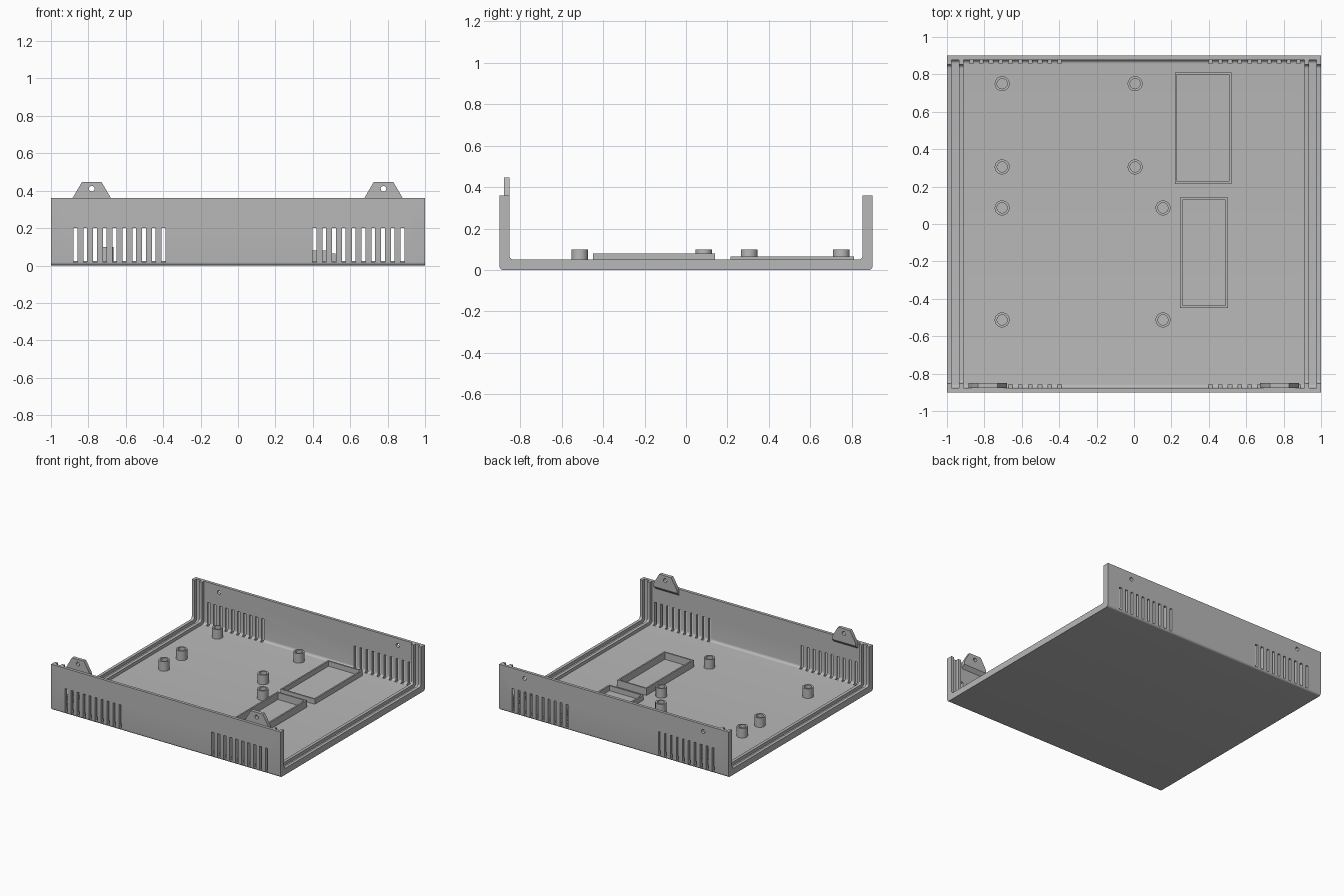
import bpy, bmesh, math
from mathutils import Matrix

if "Cube" in bpy.data.objects:
    bpy.data.objects.remove(bpy.data.objects["Cube"])

grey = bpy.data.materials.new("enclosure_grey")
grey.use_nodes = True
colour = (0.48, 0.48, 0.48, 1)
grey.diffuse_color = colour
grey.node_tree.nodes["Principled BSDF"].inputs["Base Color"].default_value = colour

TOP = 0.36        # wall height
WALL_IN = 0.877   # inner face of the side walls
FLOOR = 0.025     # floor thickness


def finish(bm, name):
    bmesh.ops.recalc_face_normals(bm, faces=bm.faces)
    mesh = bpy.data.meshes.new(name)
    bm.to_mesh(mesh)
    bm.free()
    mesh.materials.append(grey)
    obj = bpy.data.objects.new(name, mesh)
    bpy.context.collection.objects.link(obj)
    return obj


def activate(obj):
    bpy.ops.object.select_all(action="DESELECT")
    obj.select_set(True)
    bpy.context.view_layer.objects.active = obj


def smooth(obj):
    activate(obj)
    bpy.ops.object.shade_smooth_by_angle(angle=math.radians(35))


def prism(name, points, offset):
    """Extrude a closed outline along an offset vector."""
    bm = bmesh.new()
    face = bm.faces.new([bm.verts.new(p) for p in points])
    result = bmesh.ops.extrude_face_region(bm, geom=[face], use_keep_orig=True)
    moved = [v for v in result["geom"] if isinstance(v, bmesh.types.BMVert)]
    bmesh.ops.translate(bm, verts=moved, vec=offset)
    return finish(bm, name)


def tube(name, outer, inner, z0, z1):
    """Open ring between two outlines of equal length."""
    bm = bmesh.new()
    rings = [[bm.verts.new((x, y, z)) for x, y in pts]
             for pts, z in ((outer, z0), (outer, z1), (inner, z1), (inner, z0))]
    n = len(outer)
    for a, b in zip(rings, rings[1:] + rings[:1]):
        for i in range(n):
            j = (i + 1) % n
            bm.faces.new((a[i], a[j], b[j], b[i]))
    return finish(bm, name)


def cut(obj, cutter):
    mod = obj.modifiers.new("cut", "BOOLEAN")
    mod.object = cutter
    mod.operation = "DIFFERENCE"
    mod.solver = "EXACT"
    activate(obj)
    bpy.ops.object.modifier_apply(modifier=mod.name)
    bpy.data.objects.remove(cutter)


def u_path(y, z, r, steps=6):
    """U outline with rounded lower corners."""
    half = [(y, TOP)]
    for i in range(steps + 1):
        a = math.pi / 2 * i / steps
        half.append((y - r + r * math.cos(a), z + r - r * math.sin(a)))
    return half + [(-py, pz) for py, pz in reversed(half)]


def u_section(name, outer, inner, x0, x1):
    outline = outer + inner[::-1]
    return prism(name, [(x0, y, z) for y, z in outline], (x1 - x0, 0, 0))


def add_box(bm, lo, hi):
    size = [b - a for a, b in zip(lo, hi)]
    mid = [(a + b) / 2 for a, b in zip(lo, hi)]
    bmesh.ops.create_cube(bm, size=1,
                          matrix=Matrix.Translation(mid) @ Matrix.Diagonal((*size, 1)))


def add_pin(bm, x, y, z, r):
    bmesh.ops.create_cone(bm, cap_ends=True, segments=20, radius1=r, radius2=r, depth=0.2,
                          matrix=Matrix.Translation((x, y, z)) @ Matrix.Rotation(math.pi / 2, 4, "X"))


# Shell: floor with front and back walls
shell = u_section("shell", u_path(0.9, 0, 0.018), u_path(WALL_IN, FLOOR, 0.02), -1, 1)

# Vent slots in both walls, screw holes in the back wall
bm = bmesh.new()
for start in (-0.869, 0.409):
    for i in range(10):
        x = start + i * 0.0523
        add_box(bm, (x - 0.01, 0.857, 0.016), (x + 0.01, 0.95, 0.2))
        add_box(bm, (x - 0.01, -0.95, 0.016), (x + 0.01, -0.857, 0.2))
for x in (-0.78, 0.78):
    add_pin(bm, x, 0.9, 0.305, 0.015)
cut(shell, finish(bm, "slot_cutter"))
smooth(shell)

# Paired ribs at each open end, leaving a groove for the end panel
for side, sign in (("left", 1), ("right", -1)):
    for label, x0, x1 in (("outer", 0.976, 1), ("inner", 0.912, 0.936)):
        smooth(u_section(f"{side}_{label}_rib", u_path(WALL_IN + 0.001, FLOOR - 0.001, 0.02),
                         u_path(0.852, 0.05, 0.02), sign * x0, sign * x1))

# Screw tabs on the inside of the front wall, with a sloped underside
for side, cx in (("left", 0.778), ("right", -0.782)):
    half = [(0.103, 0.31), (0.103, TOP), (0.052, 0.447)]
    outline = half + [(-x, z) for x, z in reversed(half)]
    tab = prism(f"{side}_tab", [(cx + x, -0.878, z) for x, z in outline], (0, 0.027, 0))
    for v in tab.data.vertices:
        if v.co.z < 0.32 and v.co.y > -0.86:
            v.co.z += 0.027
    bm = bmesh.new()
    add_pin(bm, cx, -0.86, 0.41, 0.015)
    cut(tab, finish(bm, "tab_hole_cutter"))
    smooth(tab)


# Hollow mounting posts
def circle(cx, cy, r, n=32):
    return [(cx + r * math.cos(2 * math.pi * i / n), cy + r * math.sin(2 * math.pi * i / n))
            for i in range(n)]


for right_x, rows in ((0.006, (0.75, 0.305)), (0.155, (0.086, -0.513))):
    for y in rows:
        for x in (-0.705, right_x):
            smooth(tube("mounting_post", circle(x, y, 0.04), circle(x, y, 0.027),
                        FLOOR - 0.002, 0.1))


# Rectangular locating frames on the floor
def rectangle(x0, x1, y0, y1, inset=0.0):
    x0, x1, y0, y1 = x0 + inset, x1 - inset, y0 + inset, y1 - inset
    return [(x0, y0), (x1, y0), (x1, y1), (x0, y1)]


for name, bounds, height in (("rear_frame", (0.219, 0.521, 0.214, 0.81), 0.065),
                             ("front_frame", (0.246, 0.502, -0.448, 0.141), 0.08)):
    tube(name, rectangle(*bounds), rectangle(*bounds, inset=0.012), FLOOR - 0.002, height)
